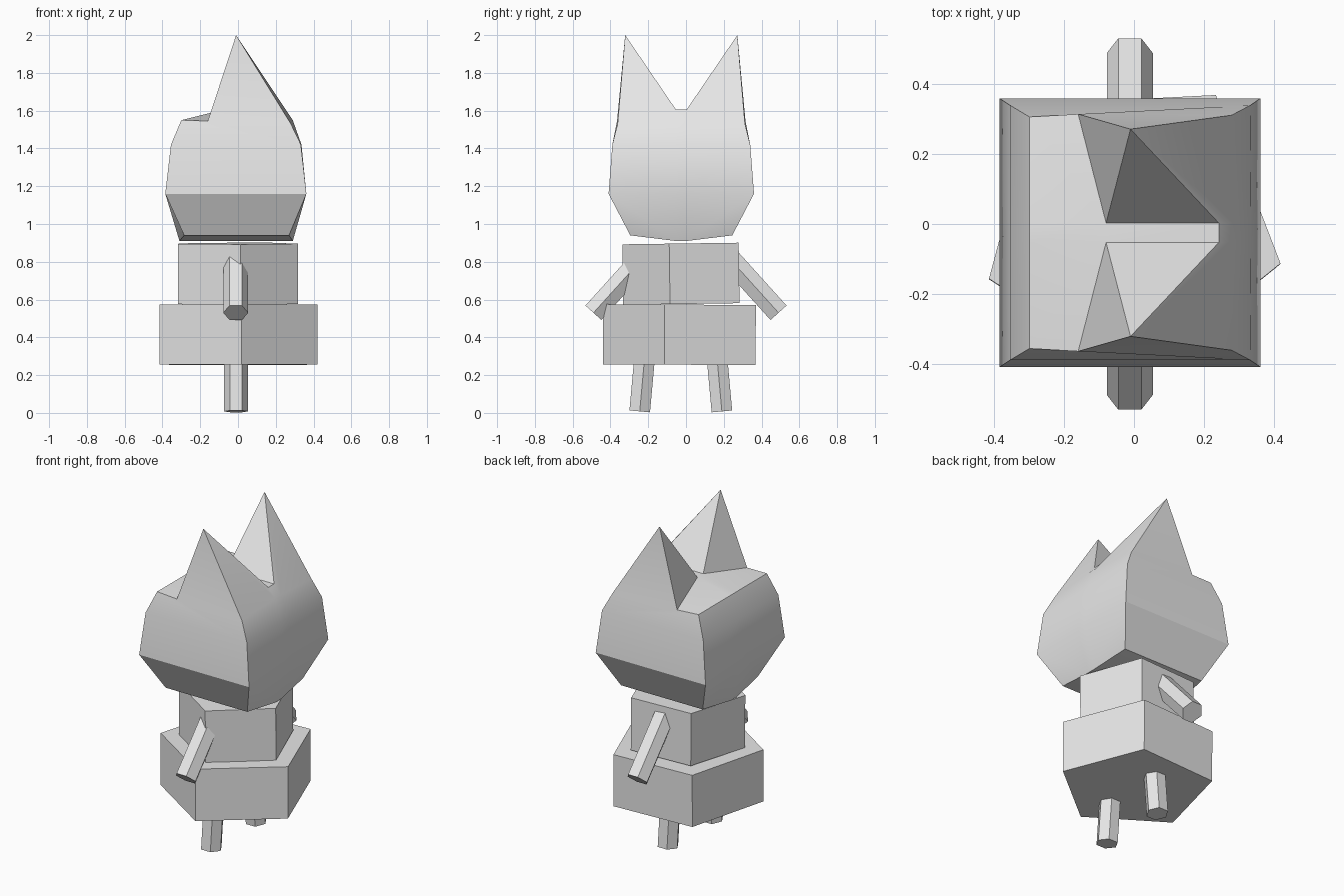
import bpy, bmesh, math
from mathutils import Vector, Matrix

if "Cube" in bpy.data.objects:
    bpy.data.objects.remove(bpy.data.objects["Cube"])

grey = bpy.data.materials.new("plain grey")
grey.diffuse_color = (0.8, 0.8, 0.8, 1)
grey.use_nodes = True
grey.node_tree.nodes["Principled BSDF"].inputs["Base Color"].default_value = grey.diffuse_color


def finish(name, bm):
    bmesh.ops.recalc_face_normals(bm, faces=bm.faces[:])
    me = bpy.data.meshes.new(name)
    bm.to_mesh(me)
    bm.free()
    me.materials.append(grey)
    ob = bpy.data.objects.new(name, me)
    bpy.context.collection.objects.link(ob)
    return ob


def prism(name, sides, radius, depth, matrix):
    bm = bmesh.new()
    bmesh.ops.create_cone(bm, cap_ends=True, segments=sides, radius1=radius,
                          radius2=radius, depth=depth, matrix=matrix)
    return finish(name, bm)


def limb(name, outer, inner, radius):
    """Hexagonal rod from outer to inner end, with corners in the YZ plane."""
    a, b = Vector(outer), Vector(inner)
    d = (b - a).normalized()
    side = Vector((1, 0, 0))
    corner = d.cross(side)
    # local x axis (first corner of the hexagon) stays in the YZ plane
    rot = Matrix((corner, d.cross(corner), d)).transposed().to_4x4()
    return prism(name, 6, radius, (b - a).length,
                 Matrix.Translation((a + b) / 2) @ rot)


# Body: two stacked pentagonal blocks, a corner towards the front
def block(name, radius, z0, z1, tilt):
    angle = math.radians(-87)
    # aim one pentagon corner at the wanted heading
    bm = bmesh.new()
    ring = [(radius * math.cos(angle + k * math.tau / 5),
             radius * math.sin(angle + k * math.tau / 5)) for k in range(5)]
    h = (z1 - z0) / 2
    low = [bm.verts.new((x, y, -h)) for x, y in ring]
    top = [bm.verts.new((x, y, h)) for x, y in ring]
    bm.faces.new(low)
    bm.faces.new(top)
    for k in range(5):
        j = (k + 1) % 5
        bm.faces.new((low[k], low[j], top[j], top[k]))
    bm.transform(Matrix.Translation((-0.005, 0, (z0 + z1) / 2))
                 @ Matrix.Rotation(math.radians(tilt), 4, 'X'))
    return finish(name, bm)


block("lower_body", 0.44, 0.255, 0.573, -0.3)
block("upper_body", 0.335, 0.577, 0.897, 0.8)

# Arms and legs, one pair towards the front and one towards the back
for label, s in (("front", -1), ("back", 1)):
    limb(label + "_arm", (-0.012, s * 0.49, 0.53), (-0.012, s * 0.21, 0.84), 0.066)
    foot = -0.245 if s < 0 else 0.19
    limb(label + "_leg", (-0.01, foot, 0.008), (-0.01, foot - s * 0.032, 0.36), 0.063)

# Head: an outer section (x, y offset, z) and a middle section (x, z), mirrored
CENTRE, HALF = -0.025, 0.028
outer = [(-0.285, 0.27, 0.94), (-0.385, 0.385, 1.16), (-0.355, 0.365, 1.42),
         (-0.30, 0.332, 1.55), (-0.16, 0.34, 1.545), (-0.01, 0.297, 2.0),
         (0.28, 0.337, 1.53), (0.333, 0.365, 1.42), (0.362, 0.385, 1.16),
         (0.27, 0.27, 0.94)]
middle = [(-0.31, 0.91), (-0.385, 1.16), (-0.355, 1.42), (-0.30, 1.55),
          (-0.08, 1.605), (0.243, 1.605), (0.29, 1.55), (0.336, 1.42),
          (0.362, 1.16), (0.29, 0.91)]
bm = bmesh.new()
mids = []
n = len(outer)
for s in (-1, 1):
    o = [bm.verts.new((x, CENTRE + s * y, z)) for x, y, z in outer]
    m = [bm.verts.new((x, CENTRE + s * HALF, z)) for x, z in middle]
    mids.append(m)
    for i in range(n):
        j = (i + 1) % n
        if i == 4:  # inner faces of the pointed ear
            bm.faces.new((o[4], o[5], m[4]))
            bm.faces.new((o[5], m[5], m[4]))
        else:
            bm.faces.new((o[i], o[j], m[j], m[i]))
    # end face: chin, cheeks, brow and ear
    for idx in ((0, 1, 8, 9), (1, 2, 7, 8), (2, 3, 4, 6, 7), (4, 5, 6)):
        bm.faces.new([o[i] for i in idx])
for i in range(n):
    j = (i + 1) % n
    bm.faces.new((mids[0][i], mids[0][j], mids[1][j], mids[1][i]))
head = finish("head", bm)
bpy.context.view_layer.objects.active = head
head.select_set(True)
bpy.ops.object.shade_smooth_by_angle(angle=math.radians(30))
